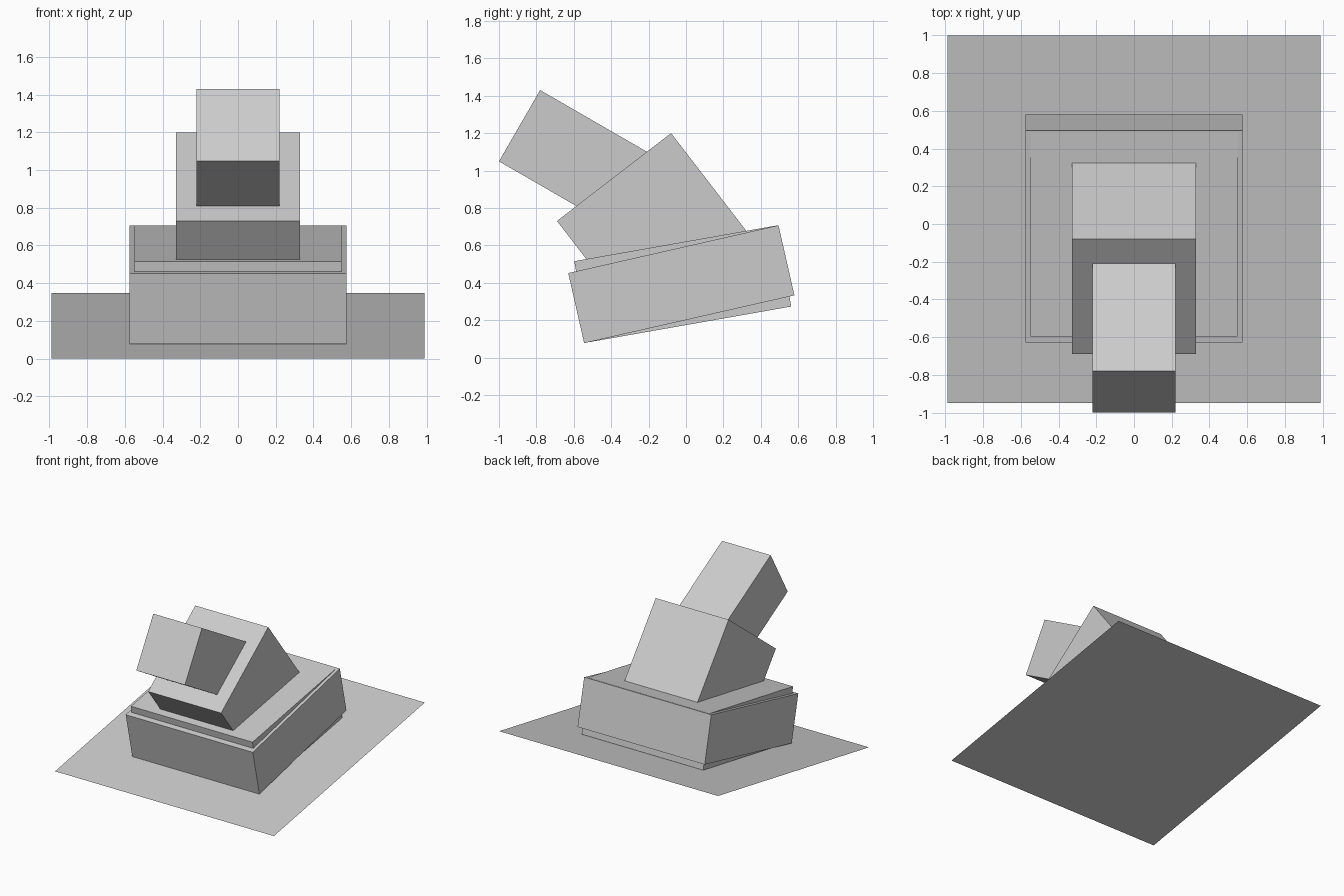
import bpy
from math import radians, sin, cos, atan2, hypot

if "Cube" in bpy.data.objects:
    bpy.data.objects.remove(bpy.data.objects["Cube"])


def block(name, size, centre, tilt):
    """Box of size (x, length, height), pitched about x, centre given as (y, z)."""
    bpy.ops.mesh.primitive_cube_add(size=1, location=(0, *centre))
    ob = bpy.context.object
    ob.name = name
    ob.scale = size
    ob.rotation_euler = (radians(tilt), 0, 0)
    return ob


def block_from_corner(name, width, length, height, corner, tilt):
    """Box placed by its upper front corner in the side view (y, z)."""
    a = radians(tilt)
    y = corner[0] + cos(a) * length / 2 + sin(a) * height / 2
    z = corner[1] + sin(a) * length / 2 - cos(a) * height / 2
    return block(name, (width, length, height), (y, z), tilt)


# Sloping flat ground sheet
rise, run = 0.347, 1.95
bpy.ops.mesh.primitive_plane_add(size=1, location=(0, 0.025, rise / 2))
sheet = bpy.context.object
sheet.name = "sloping_sheet"
sheet.scale = (1.98, hypot(rise, run), 1)
sheet.rotation_euler = (atan2(rise, run), 0, 0)

# Base slab and the slightly steeper collar around it
block("base_slab", (1.1, 1.1, 0.44), (-0.0175, 0.394), 10)
block("base_collar", (1.15, 1.153, 0.384), (-0.025, 0.392), 12.8)

# Leaning middle block
block_from_corner("middle_block", 0.66, 0.77, 0.67, (-0.69, 0.73), 37.6)

# Upper block pointing up and forward
block_from_corner("upper_block", 0.44, 0.8, 0.44, (-0.78, 1.43), -30)
